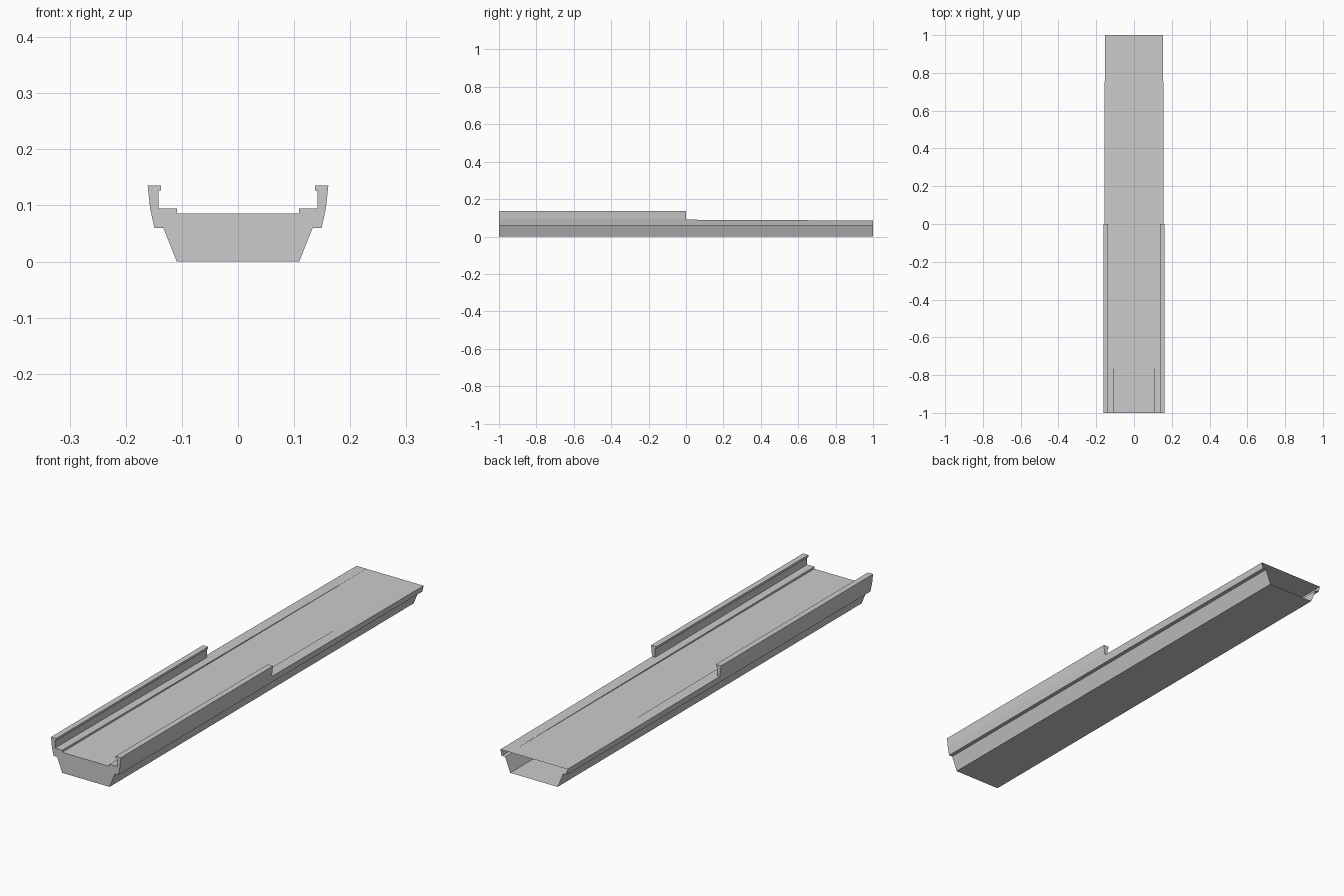
import bpy
import bmesh

if "Cube" in bpy.data.objects:
    bpy.data.objects.remove(bpy.data.objects["Cube"])


def mirror_profile(half):
    """Close a right-hand half profile into a full left/right loop."""
    return half + [(-x, z) for x, z in reversed(half)]


def loft(name, start, end, y0, y1, cap_start=True, cap_end=False):
    """Span two closed (x, z) profiles along y, with optional end caps."""
    bm = bmesh.new()
    a = [bm.verts.new((x, y0, z)) for x, z in start]
    b = [bm.verts.new((x, y1, z)) for x, z in end]
    n = len(a)
    for i in range(n):
        j = (i + 1) % n
        bm.faces.new((a[i], a[j], b[j], b[i]))
    if cap_start:
        bm.faces.new(list(reversed(a)))
    if cap_end:
        bm.faces.new(b)
    bmesh.ops.remove_doubles(bm, verts=bm.verts, dist=1e-5)
    bmesh.ops.recalc_face_normals(bm, faces=bm.faces)
    mesh = bpy.data.meshes.new(name)
    bm.to_mesh(mesh)
    bm.free()
    obj = bpy.data.objects.new(name, mesh)
    bpy.context.collection.objects.link(obj)
    return obj


def side_x(z):
    """Outer wall position at height z."""
    return 0.149 + (z - 0.06) * 0.22


FLOOR = 0.0855   # centre deck height
SHELF = 0.0945   # raised side shelf at the front, sinking to the deck at the back


def hull_half(shelf_z):
    return [(0.109, 0.0), (0.133, 0.06), (0.149, 0.06),
            (side_x(shelf_z), shelf_z), (0.109, shelf_z), (0.109, FLOOR)]


# Hollow trough body: closed front, open back
loft("trough_body", mirror_profile(hull_half(SHELF)),
     mirror_profile(hull_half(FLOOR)), -1, 1)


# Lipped side rails along the front half
def rail_profile(base_z, side):
    pts = [(side_x(base_z), base_z), (side_x(SHELF), SHELF), (0.161, 0.1355),
           (0.137, 0.1355), (0.137, 0.1265), (0.142, 0.1265), (0.142, base_z)]
    return [(side * x, z) for x, z in pts]


for label, side in (("right_rail", 1), ("left_rail", -1)):
    loft(label, rail_profile(SHELF - 0.0001, side),
         rail_profile((SHELF + FLOOR) / 2, side), -1, 0, cap_end=True)
